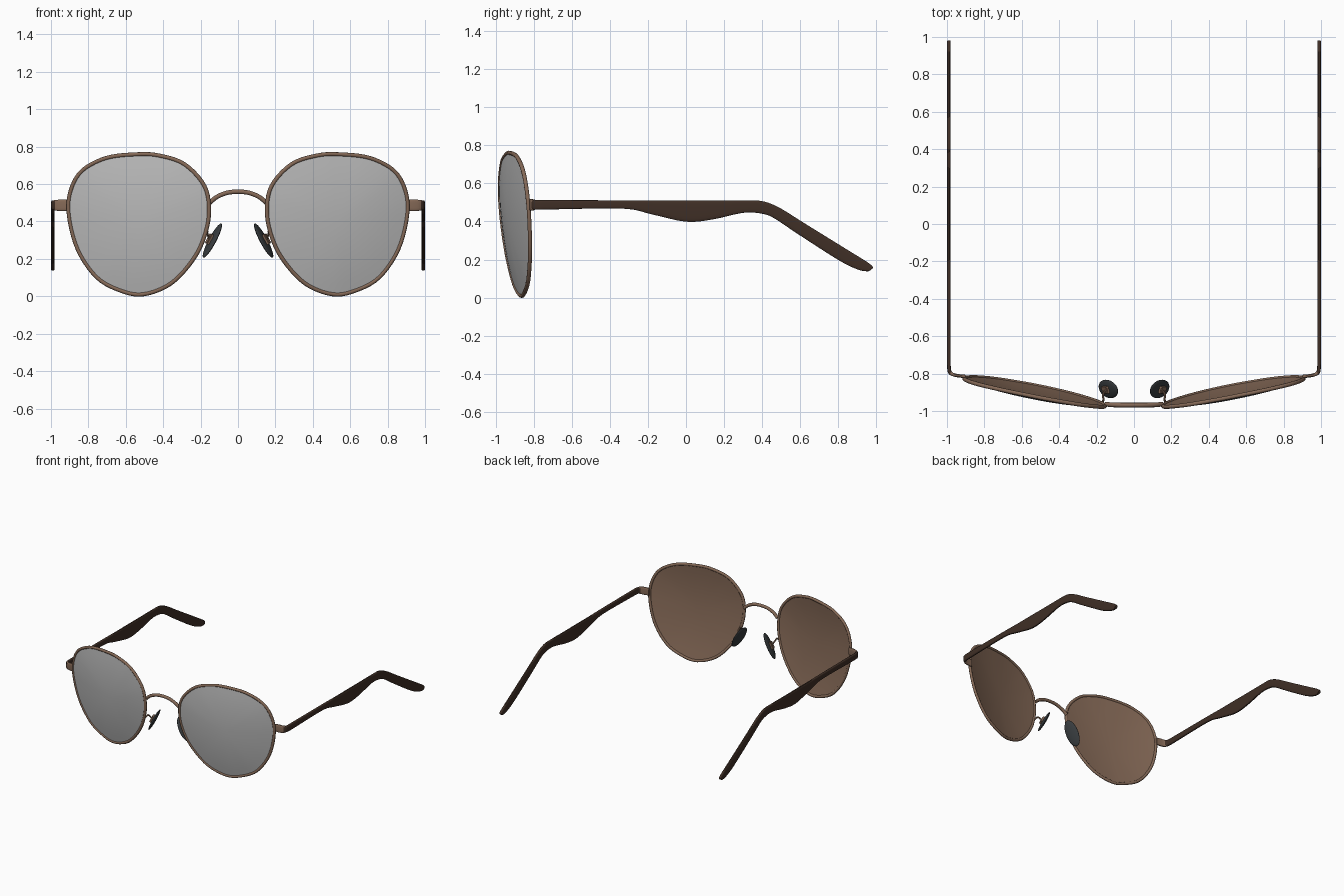
import bpy, bmesh, math
from mathutils import Vector, Matrix

if "Cube" in bpy.data.objects:
    bpy.data.objects.remove(bpy.data.objects["Cube"])


def material(name, rgb):
    m = bpy.data.materials.new(name)
    m.diffuse_color = (*rgb, 1)
    m.use_nodes = True
    m.node_tree.nodes["Principled BSDF"].inputs["Base Color"].default_value = m.diffuse_color
    return m


BRONZE = material("bronze_metal", (0.235, 0.142, 0.095))
GREY = material("grey_lens_coating", (0.50, 0.50, 0.50))
DARK = material("dark_brown_acetate", (0.05, 0.028, 0.019))
RUBBER = material("charcoal_rubber", (0.04, 0.046, 0.05))


def finish(name, bm, mats, mirror=True, angle=40):
    """Turn a bmesh into a smooth object, mirrored across x = 0."""
    bmesh.ops.recalc_face_normals(bm, faces=bm.faces)
    me = bpy.data.meshes.new(name)
    bm.to_mesh(me)
    bm.free()
    for m in mats:
        me.materials.append(m)
    me.shade_smooth()
    me.set_sharp_from_angle(angle=math.radians(angle))
    ob = bpy.data.objects.new(name, me)
    bpy.context.collection.objects.link(ob)
    if mirror:
        ob.modifiers.new("mirror", 'MIRROR').use_mirror_merge = False
    return ob


def spline(pts, steps, closed=False):
    """Catmull-Rom interpolation of tuples of any length."""
    n = len(pts)
    get = (lambda i: pts[i % n]) if closed else (lambda i: pts[max(0, min(n - 1, i))])
    out = []
    for i in range(n if closed else n - 1):
        for k in range(steps):
            t = k / steps
            out.append(tuple(
                0.5 * (2 * b + (c - a) * t + (2 * a - 5 * b + 4 * c - d) * t * t
                       + (3 * b - a - 3 * c + d) * t ** 3)
                for a, b, c, d in zip(get(i - 1), get(i), get(i + 1), get(i + 2))))
    if not closed:
        out.append(pts[-1])
    return out


def loft(rings, closed=False):
    """Skin a list of equal rings; open ends are capped."""
    bm = bmesh.new()
    vs = [[bm.verts.new(p) for p in r] for r in rings]
    m = len(rings[0])
    for i in range(len(vs) if closed else len(vs) - 1):
        a, b = vs[i], vs[(i + 1) % len(vs)]
        for j in range(m):
            bm.faces.new((a[j], a[(j + 1) % m], b[(j + 1) % m], b[j]))
    if not closed:
        bm.faces.new(vs[0])
        bm.faces.new(vs[-1])
    return bm


def tube(path, r, ref, closed=False, sides=10):
    """Round wire along a path; ref(p) gives a rough side direction."""
    path = [Vector(p) for p in path]
    n, rings = len(path), []
    for i, p in enumerate(path):
        nxt = path[(i + 1) % n] if closed else path[min(i + 1, n - 1)]
        prv = path[i - 1] if closed else path[max(i - 1, 0)]
        t = (nxt - prv).normalized()
        o = ref(p)
        o = (o - t * o.dot(t)).normalized()
        b = t.cross(o)
        rings.append([p + r * (math.cos(a) * o + math.sin(a) * b)
                      for a in (2 * math.pi * k / sides for k in range(sides))])
    return loft(rings, closed)


def band(stations, half, sides=16):
    """Flat bar through stations (x, y_top, z_top, y_bottom, z_bottom)."""
    mids = [Vector((x, (yt + yb) / 2, 0)) for x, yt, zt, yb, zb in stations]
    rings = []
    for i, (x, yt, zt, yb, zb) in enumerate(stations):
        t = (mids[min(i + 1, len(mids) - 1)] - mids[max(i - 1, 0)]).normalized()
        n = Vector((t.y, -t.x, 0))
        top, bot = Vector((x, yt, zt)), Vector((x, yb, zb))
        c, h = (top + bot) / 2, (top - bot) / 2
        ring = []
        for k in range(sides):
            a = 2 * math.pi * (k + 0.5) / sides
            u, v = math.cos(a), math.sin(a)
            ring.append(c + h * math.copysign(abs(u) ** 0.5, u)
                        + n * half * math.copysign(abs(v) ** 0.5, v))
        rings.append(ring)
    return loft(rings)


# Lens outline in the front view (outer edge of the rim)
R = 0.011
CX, CZ = 0.53, 0.40
outline = spline([(.144, .455), (.17, .315), (.235, .185), (.355, .058), (.505, .0),
                  (.63, .02), (.76, .092), (.866, .245), (.915, .435), (.904, .57),
                  (.84, .68), (.706, .75), (.54, .77), (.42, .763), (.28, .715),
                  (.17, .595)], 5, True)
inset = []
for x, z in outline:
    d = Vector((x - CX, z - CZ))
    d -= d.normalized() * R
    inset.append((CX + d.x, CZ + d.y))


def plane_y(x, z):
    return -0.893 + 0.195 * (x - 0.53) - 0.08 * (z - 0.385)


# Rim
finish("rim", tube([(x, plane_y(x, z), z) for x, z in inset], R,
                   lambda p: Vector((p.x - CX, 0, p.z - CZ)), True), [BRONZE])

# Lens: domed disc, grey in front and bronze behind
bm = bmesh.new()
n, edges = len(inset), []
for off in (-0.004, 0.004):
    rows = []
    for s in (1, .85, .7, .55, .4, .25, .1):
        row = []
        for x, z in inset:
            px, pz = CX + (x - CX) * s, CZ + (z - CZ) * s
            row.append(bm.verts.new((px, plane_y(px, pz) - 0.035 * (1 - s * s) + off, pz)))
        rows.append(row)
    for a, b in zip(rows, rows[1:]):
        for j in range(n):
            k = (j + 1) % n
            bm.faces.new((a[j], a[k], b[k], b[j]))
    bm.faces.new(rows[-1])
    edges.append(rows[0])
for j in range(n):
    k = (j + 1) % n
    bm.faces.new((edges[0][j], edges[0][k], edges[1][k], edges[1][j]))
bmesh.ops.recalc_face_normals(bm, faces=bm.faces)
for f in bm.faces:
    f.material_index = 0 if f.normal.y < -0.5 else 1
finish("lens", bm, [GREY, BRONZE])

# Bridge arch between the rims
arch = spline([(-.15, -.963, .50), (-.115, -.967, .53), (-.06, -.968, .553), (0, -.968, .559),
               (.06, -.968, .553), (.115, -.967, .53), (.15, -.963, .50)], 5)
finish("bridge", tube(arch, 0.0125, lambda p: Vector((0, 1, 0))), [BRONZE], False)

# Nose pad, with the small holder on its outer side and the wire to the rim
L = Vector((0.47, 0.0, -0.88)).normalized()
W = Vector((0.3, 0.95, 0.1))
W = (W - L * W.dot(L)).normalized()
N = L.cross(W)
if N.x > 0:
    N = -N
PAD = Vector((0.137, -0.882, 0.298))


def pad_frame(c, a, b, t):
    m = Matrix((L * a, W * b, N * t)).transposed().to_4x4()
    m.translation = c
    return m


bm = bmesh.new()
bmesh.ops.create_uvsphere(bm, u_segments=24, v_segments=16, radius=1,
                          matrix=pad_frame(PAD, 0.104, 0.052, 0.013))
finish("nose_pad", bm, [RUBBER], angle=80)

HOLD = PAD - N * 0.018
bm = bmesh.new()
bmesh.ops.create_cube(bm, size=1, matrix=pad_frame(HOLD, 0.06, 0.04, 0.018))
bmesh.ops.bevel(bm, geom=bm.edges[:], offset=0.004, segments=2, affect='EDGES')
finish("pad_holder", bm, [BRONZE])

wire = spline([(.175, -.957, .33), (.163, -.94, .345), (.166, -.915, .34), tuple(HOLD)], 5)
finish("pad_arm", tube(wire, 0.006, lambda p: Vector((1, 0, 0.3)), sides=8), [BRONZE])

# Endpiece joining rim and temple
finish("endpiece", band(spline([(.902, -.815, .515, -.815, .458), (.935, -.812, .518, -.812, .456),
                                (.965, -.806, .516, -.806, .457),
                                (.981, -.797, .514, -.797, .460)], 3), 0.009), [BRONZE])

# Temple: wraps the corner, swells in the middle and bends down behind the ear
temple = spline([
    (.974, -.802, .512, -.802, .462), (.984, -.793, .512, -.793, .462),
    (.989, -.770, .512, -.770, .462), (.99, -.70, .512, -.70, .463),
    (.99, -.33, .511, -.33, .467), (.99, -.18, .51, -.18, .437),
    (.99, 0, .51, 0, .398), (.99, .15, .51, .14, .41),
    (.99, .32, .51, .30, .445), (.99, .41, .505, .40, .44),
    (.99, .50, .467, .465, .415), (.99, .62, .392, .585, .335),
    (.99, .85, .250, .80, .197), (.99, .95, .188, .90, .148),
    (.99, .98, .163, .95, .138), (.99, .979, .152, .968, .143)], 4)
finish("temple", band(temple, 0.01), [DARK])
